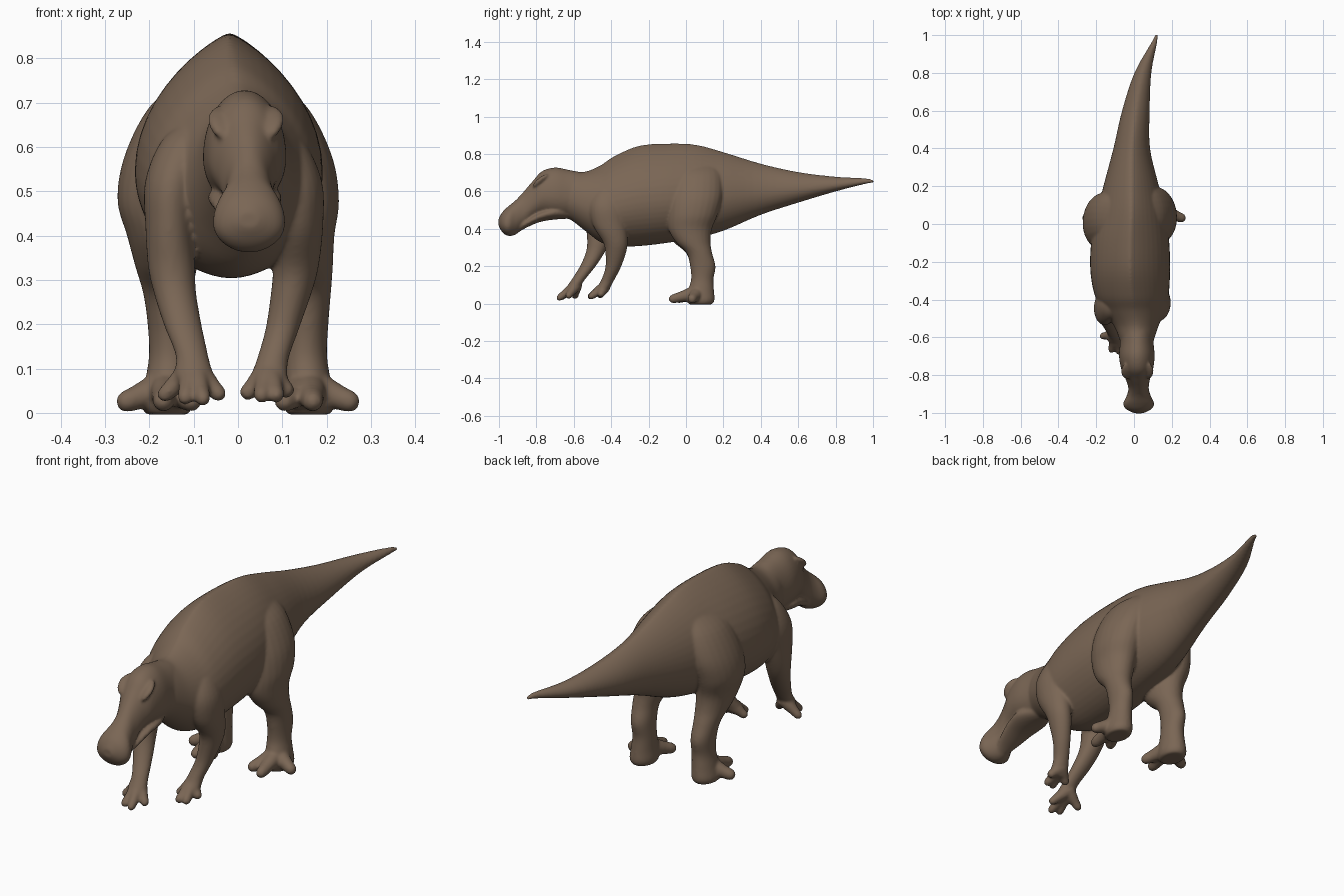
import bpy, bmesh
from math import sin, cos, pi
from mathutils import Vector

if "Cube" in bpy.data.objects:
    bpy.data.objects.remove(bpy.data.objects["Cube"], do_unlink=True)

hide = bpy.data.materials.new("brown_hide")
hide.use_nodes = True
HIDE_COLOUR = (0.195, 0.133, 0.09, 1)
hide.diffuse_color = HIDE_COLOUR
bsdf = hide.node_tree.nodes["Principled BSDF"]
bsdf.inputs["Base Color"].default_value = HIDE_COLOUR
bsdf.inputs["Roughness"].default_value = 0.8

parts = []


def spline(rows, steps=5):
    """Catmull-Rom through rows of numbers."""
    rows = [Vector(r) for r in rows]
    out = []
    for i in range(len(rows) - 1):
        a, b, c, d = rows[max(i - 1, 0)], rows[i], rows[i + 1], rows[min(i + 2, len(rows) - 1)]
        for k in range(steps):
            t = k / steps
            out.append(0.5 * (2 * b + (c - a) * t + (2 * a - 5 * b + 4 * c - d) * t ** 2
                              + (3 * b - a - 3 * c + d) * t ** 3))
    return out + [rows[-1]]


def skin(name, rings):
    """Closed mesh over a list of rings of points."""
    bm = bmesh.new()
    loops = [[bm.verts.new(p) for p in ring] for ring in rings]
    for a, b in zip(loops, loops[1:]):
        for i in range(len(a)):
            j = (i + 1) % len(a)
            bm.faces.new((a[i], a[j], b[j], b[i]))
    for loop in (loops[0], loops[-1]):
        pole = bm.verts.new(sum((v.co for v in loop), Vector()) / len(loop))
        for i in range(len(loop)):
            bm.faces.new((loop[i], loop[(i + 1) % len(loop)], pole))
    bmesh.ops.recalc_face_normals(bm, faces=bm.faces)
    mesh = bpy.data.meshes.new(name)
    bm.to_mesh(mesh)
    bm.free()
    mesh.materials.append(hide)
    ob = bpy.data.objects.new(name, mesh)
    bpy.context.collection.objects.link(ob)
    parts.append(ob)


def trunk(name, rows, mid, under=1, sides=48):
    """Upright sections: y, x, top, bottom, half width, back sharpness."""
    rings = []
    for y, x, top, bottom, half, sharp in spline(rows):
        zc = bottom + (top - bottom) * mid
        ring = []
        for i in range(sides):
            a = 2 * pi * i / sides
            c, s = cos(a), sin(a)
            w = abs(c) ** (sharp if s > 0 else under) * (1 if c > 0 else -1)
            ring.append(Vector((x + half * w, y, zc + s * ((top - zc) if s > 0 else (zc - bottom)))))
        rings.append(ring)
    skin(name, rings)


def limb(name, rows, sides=24):
    """Level sections: x, y, z, x radius, y radius."""
    skin(name, [[Vector((x + rx * cos(2 * pi * i / sides), y + ry * sin(2 * pi * i / sides), z))
                 for i in range(sides)] for x, y, z, rx, ry in spline(rows)])


def toe(name, base, tip, r, sides=14):
    """Tapering toe with a blunt tip."""
    base, tip = Vector(base), Vector(tip)
    axis = (tip - base).normalized()
    u = axis.cross(Vector((0, 0, 1))).normalized()
    v = u.cross(axis)
    profile = spline([(0, 1.4), (0.3, 1.25), (0.6, 0.98), (0.83, 0.85), (0.95, 0.6), (1, 0.15)], 4)
    skin(name, [[base.lerp(tip, t) + r * k * (u * cos(2 * pi * i / sides) + v * sin(2 * pi * i / sides))
                 for i in range(sides)] for t, k in profile])


def lump(name, centre, size, tilt):
    bpy.ops.mesh.primitive_uv_sphere_add(segments=24, ring_count=14, radius=1, location=centre, rotation=tilt)
    ob = bpy.context.object
    ob.name, ob.scale = name, size
    ob.data.materials.append(hide)
    parts.append(ob)


# Tail, body and neck
trunk("body", [
    (1.002, .119, .661, .645, .008, 1), (.96, .107, .671, .64, .016, 1.1), (.8, .047, .679, .6, .045, 1.2),
    (.6, .01, .704, .54, .073, 1.3), (.4, -.012, .749, .475, .097, 1.4), (.2, -.015, .811, .39, .147, 1.5),
    (.05, -.015, .851, .35, .182, 1.65), (-.1, -.02, .857, .325, .207, 1.65), (-.25, -.02, .845, .308, .211, 1.65),
    (-.38, -.012, .791, .305, .195, 1.5), (-.46, 0, .738, .33, .162, 1.35), (-.54, .012, .706, .39, .118, 1.2),
    (-.62, .015, .706, .45, .088, 1.1), (-.7, .015, .67, .48, .06, 1)], 0.43, 1.1)

# Head: long skull with a bulbous muzzle, cheeks and brows
trunk("skull", [
    (-.52, .015, .695, .5, .085, 1), (-.62, .015, .714, .465, .088, 1), (-.7, .015, .728, .465, .094, 1),
    (-.77, .017, .708, .475, .084, 1), (-.82, .02, .655, .455, .065, 1), (-.87, .024, .597, .405, .054, 1),
    (-.91, .025, .554, .37, .064, 1), (-.95, .025, .521, .362, .082, 1), (-.98, .025, .492, .38, .068, 1),
    (-1.002, .025, .456, .415, .024, 1)], 0.42)
trunk("lower_jaw", [
    (-.62, .015, .51, .455, .045, 1), (-.7, .015, .52, .45, .082, 1), (-.78, .018, .495, .437, .075, 1),
    (-.85, .022, .455, .408, .057, 1), (-.89, .025, .43, .385, .04, 1)], 0.55)
for side, label in ((1, "left"), (-1, "right")):
    lump(label + "_brow", (.018 + side * .052, -.775, .655), (.036, .055, .017), (.7, side * -.3, side * -.2))

# Hind legs: the right thigh bulges further out and forward
for side, label in ((1, "left"), (-1, "right")):
    rows = [(.03, .06, .79, .02, .05), (.048, .06, .76, .045, .1), (.095, .058, .69, .083, .135),
            (.142, .05, .58, .092, .145), (.158, .035, .48, .092, .135), (.152, .022, .4, .082, .117),
            (.153, .038, .33, .07, .093), (.157, .072, .27, .055, .068), (.155, .09, .2, .049, .068),
            (.153, .087, .13, .048, .06), (.157, .08, .07, .053, .07), (.16, .078, .02, .058, .075),
            (.16, .078, -.004, .048, .062)]
    limbs = []
    for x, y, z, rx, ry in rows:
        lean = min(max((z - .25) / .2, 0), 1)
        limbs.append((side * x - .022 * lean, y - (.03 * lean if side < 0 else 0), z, rx, ry))
    limb(label + "_hind_leg", limbs)
    for n, tip in enumerate([(.095, -.06, .02), (.17, -.092, .02), (.272, .025, .018)]):
        toe(f"{label}_hind_toe_{n + 1}", (side * .16, .065, .06), (side * tip[0], tip[1], tip[2]), .029)

# Front legs: the right one strides ahead
limb("left_front_leg", [
    (.06, -.41, .66, .03, .04), (.09, -.415, .61, .06, .075), (.124, -.42, .52, .066, .095),
    (.13, -.408, .42, .062, .09), (.13, -.378, .33, .052, .066), (.12, -.376, .27, .046, .055),
    (.1, -.391, .19, .038, .041), (.078, -.422, .12, .036, .035), (.068, -.45, .07, .042, .036),
    (.068, -.455, .045, .02, .02)])
limb("right_front_leg", [
    (-.09, -.41, .66, .03, .04), (-.12, -.425, .61, .055, .07), (-.15, -.44, .52, .06, .092),
    (-.155, -.455, .42, .054, .08), (-.15, -.468, .33, .053, .06), (-.142, -.487, .27, .048, .05),
    (-.125, -.525, .2, .043, .042), (-.104, -.575, .13, .037, .036), (-.1, -.605, .085, .042, .034),
    (-.1, -.612, .06, .022, .02)])
paws = {
    "left": ((.068, -.435, .09), [(.01, -.465, .035), (.05, -.525, .03), (.09, -.52, .03), (.121, -.46, .04)]),
    "right": ((-.1, -.585, .1), [(-.178, -.595, .03), (-.122, -.68, .024), (-.076, -.69, .022),
                                 (-.033, -.635, .032)])}
for label, (palm, tips) in paws.items():
    for n, tip in enumerate(tips):
        toe(f"{label}_front_toe_{n + 1}", palm, tip, .022)

# Fuse the parts into one continuous hide with soft joins
bpy.ops.object.select_all(action="DESELECT")
for ob in parts:
    ob.select_set(True)
body = parts[0]
bpy.context.view_layer.objects.active = body
bpy.ops.object.join()
fuse = body.modifiers.new("fuse", "REMESH")
fuse.mode, fuse.voxel_size, fuse.use_smooth_shade = "VOXEL", 0.006, True
soften = body.modifiers.new("soften", "SMOOTH")
soften.factor, soften.iterations = 0.5, 10
